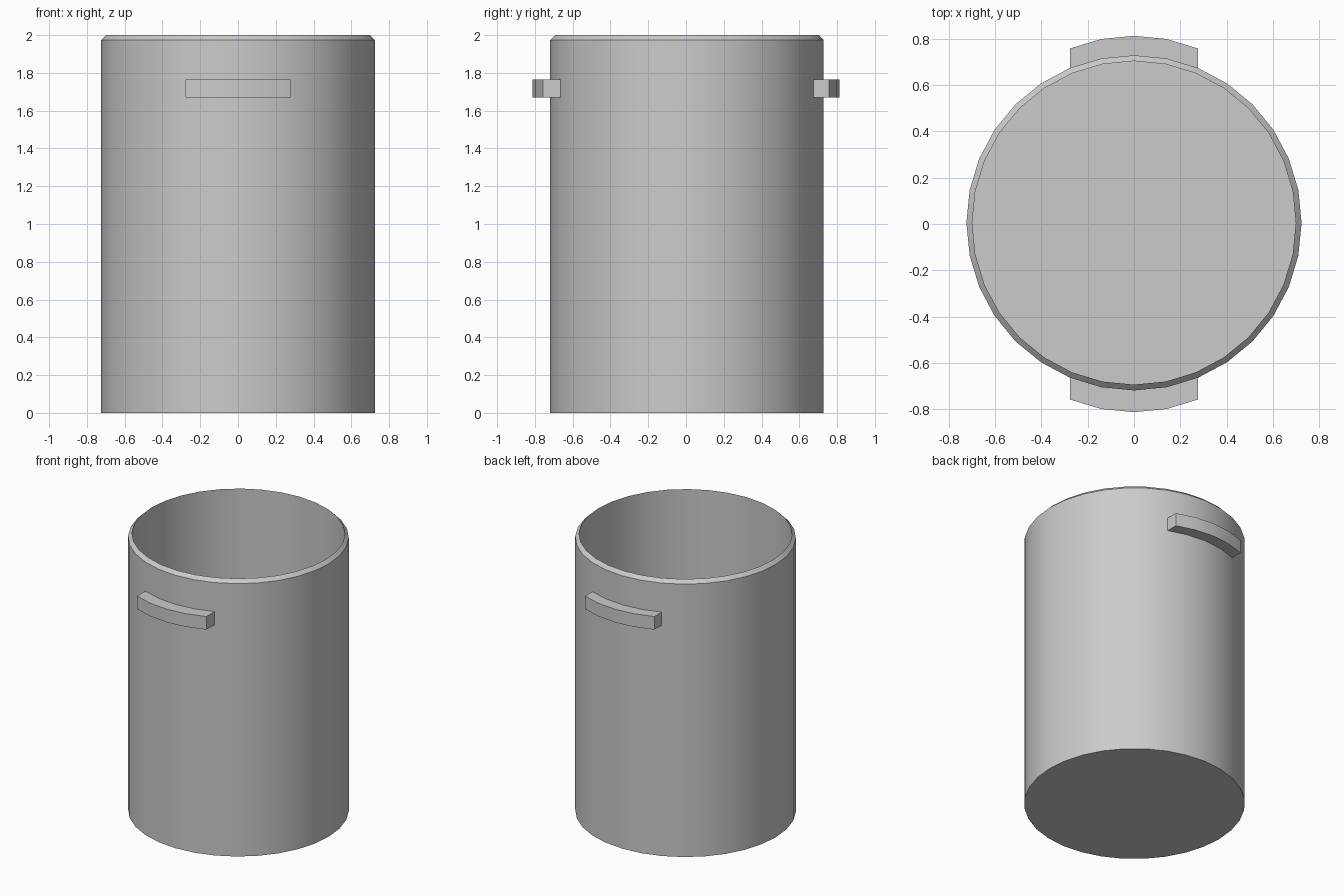
import bpy, bmesh
from math import sin, cos, pi

if "Cube" in bpy.data.objects:
    bpy.data.objects.remove(bpy.data.objects["Cube"])

SIDES, R, CY = 32, 0.724, 0.005
WALL = 0.025


def finish(name, bm):
    bmesh.ops.recalc_face_normals(bm, faces=bm.faces)
    mesh = bpy.data.meshes.new(name)
    bm.to_mesh(mesh)
    bm.free()
    ob = bpy.data.objects.new(name, mesh)
    bpy.context.collection.objects.link(ob)
    bpy.ops.object.select_all(action='DESELECT')
    bpy.context.view_layer.objects.active = ob
    ob.select_set(True)
    bpy.ops.object.shade_smooth_by_angle(angle=pi / 6)
    return ob


# Pot body: outer wall, sloped rim, inner wall and floor
bm = bmesh.new()
profile = [(R, 0), (R, 2 - WALL), (R - WALL, 2), (R - WALL, WALL)]
rings = [[bm.verts.new((r * sin(2 * pi * i / SIDES), CY + r * cos(2 * pi * i / SIDES), z))
          for i in range(SIDES)] for r, z in profile]
for a, b in zip(rings, rings[1:]):
    for i in range(SIDES):
        j = (i + 1) % SIDES
        bm.faces.new((a[i], a[j], b[j], b[i]))
bm.faces.new(rings[0])
bm.faces.new(rings[-1])
finish("pot_body", bm)


# Handles: strip of the wall pulled straight out along y
def handle(name, side, reach):
    bm = bmesh.new()
    sections = []
    for i in range(-2, 3):
        a = 2 * pi * i / SIDES
        x, y = R * sin(a), CY + side * R * cos(a)
        sections.append([bm.verts.new((x, y + side * d, z))
                         for d, z in ((0, 1.67), (reach, 1.67), (reach, 1.765), (0, 1.765))])
    for a, b in zip(sections, sections[1:]):
        for k in range(3):
            bm.faces.new((a[k], b[k], b[k + 1], a[k + 1]))
        bm.faces.new((a[3], b[3], b[0], a[0]))
    bm.faces.new(sections[0])
    bm.faces.new(sections[-1])
    finish(name, bm)


handle("front_handle", -1, 0.094)
handle("back_handle", 1, 0.084)
